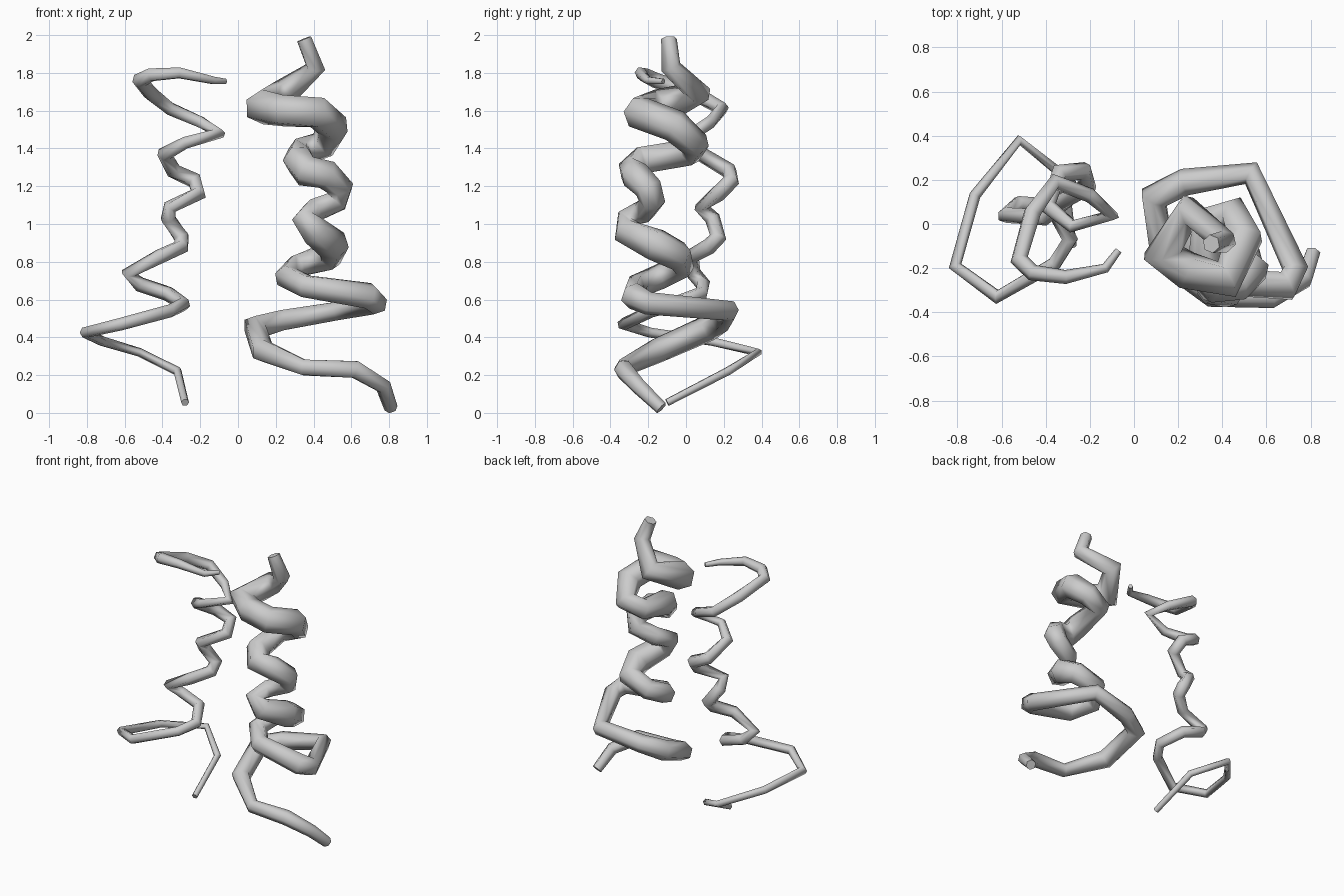
import bpy


def tube(name, points):
    """Six-sided tapering tube; every point is (x, y, z, radius)."""
    cu = bpy.data.curves.new(name, 'CURVE')
    cu.dimensions = '3D'
    cu.bevel_depth = 1.0
    cu.bevel_resolution = 1
    cu.use_fill_caps = True
    sp = cu.splines.new('POLY')
    sp.points.add(len(points) - 1)
    for p, (x, y, z, r) in zip(sp.points, points):
        p.co = (x, y, z, 1)
        p.radius = r
    sp.use_smooth = True
    ob = bpy.data.objects.new(name, cu)
    bpy.context.collection.objects.link(ob)
    return ob


# thin twisted strand, top to bottom
tube("thin_strand", [
    (-.07, -.12, 1.755, .016), (-.13, -.20, 1.76, .022), (-.31, -.24, 1.80, .032),
    (-.46, -.22, 1.79, .038), (-.52, -.16, 1.76, .042), (-.46, .05, 1.69, .042),
    (-.36, .19, 1.61, .038), (-.20, .13, 1.54, .034), (-.10, .04, 1.48, .034),
    (-.28, -.01, 1.43, .032), (-.39, .08, 1.37, .040), (-.34, .23, 1.28, .043),
    (-.23, .24, 1.23, .044), (-.21, .17, 1.16, .044), (-.36, .08, 1.09, .038),
    (-.37, .14, 1.03, .042), (-.30, .17, .93, .045), (-.30, .12, .88, .043),
    (-.41, .03, .83, .040), (-.58, .04, .74, .040), (-.52, .09, .68, .040),
    (-.37, .08, .63, .040), (-.29, -.07, .575, .038), (-.36, -.18, .54, .035),
    (-.62, -.33, .47, .034), (-.81, -.19, .425, .030), (-.72, .13, .38, .026),
    (-.52, .38, .32, .023), (-.32, .22, .22, .024), (-.28, -.10, .055, .021),
])

# thick twisted strand, top to bottom
tube("thick_strand", [
    (.35, -.09, 1.98, .042), (.41, -.08, 1.83, .055), (.25, .06, 1.70, .075),
    (.13, -.13, 1.62, .098), (.24, -.21, 1.60, .088), (.42, -.25, 1.59, .09),
    (.50, -.06, 1.52, .088), (.45, .05, 1.42, .078), (.33, .02, 1.38, .075),
    (.32, -.22, 1.34, .085), (.36, -.28, 1.28, .085), (.47, -.27, 1.26, .08),
    (.54, -.20, 1.19, .075), (.52, -.18, 1.12, .07), (.40, -.22, 1.07, .065),
    (.35, -.31, 1.03, .065), (.41, -.31, .96, .08), (.50, -.16, .89, .09),
    (.48, -.04, .83, .08), (.32, -.02, .78, .068), (.26, -.14, .72, .068),
    (.36, -.26, .67, .065), (.69, -.28, .62, .072), (.73, -.20, .58, .062),
    (.53, .23, .54, .056), (.23, .19, .49, .062), (.09, .12, .45, .070),
    (.13, -.15, .33, .065), (.35, -.33, .24, .047), (.62, -.33, .23, .052),
    (.77, -.25, .14, .043), (.81, -.13, .025, .036),
])
